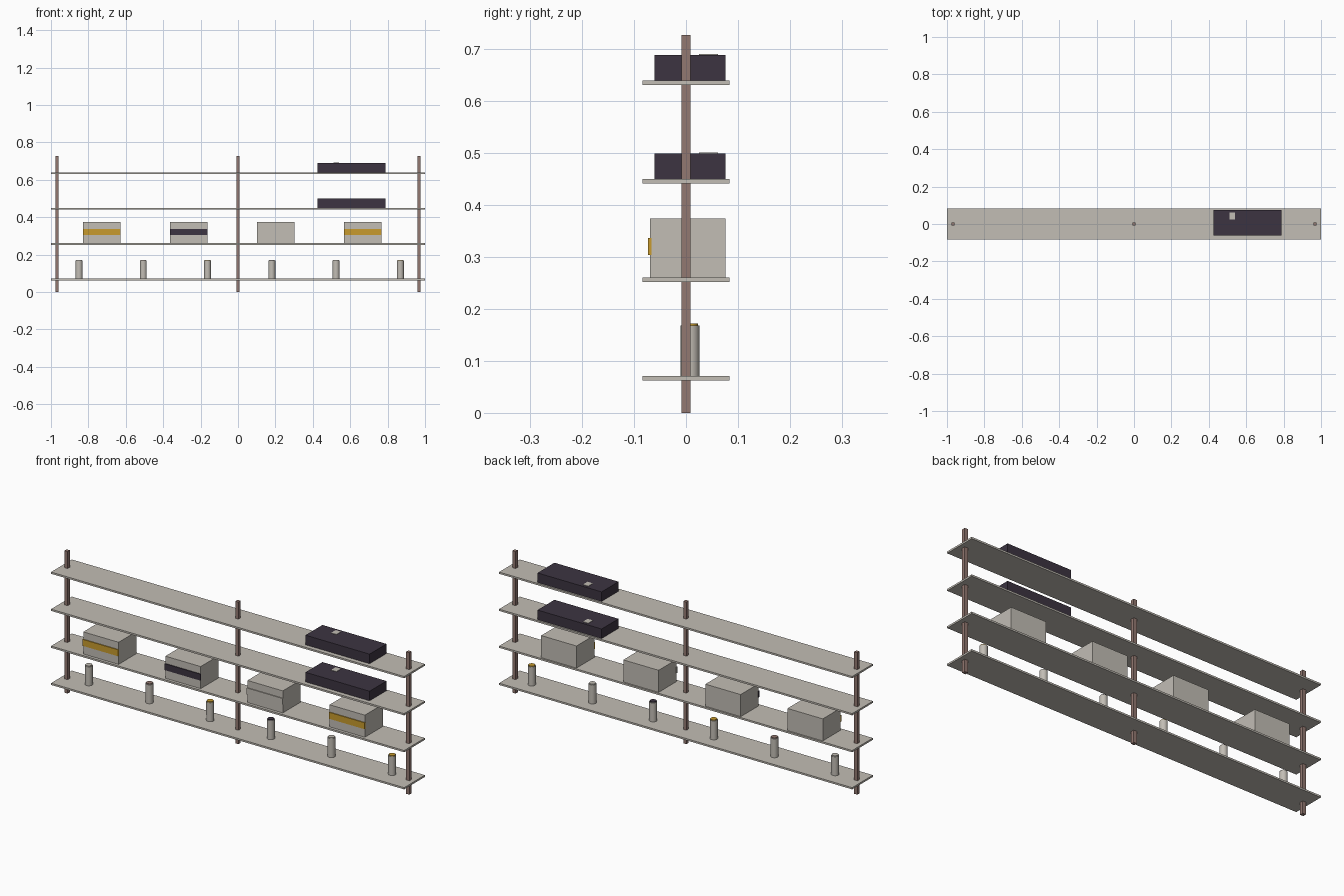
import bpy

if "Cube" in bpy.data.objects:
    bpy.data.objects.remove(bpy.data.objects["Cube"])


def material(name, rgb):
    m = bpy.data.materials.new(name)
    m.diffuse_color = (*rgb, 1)
    m.use_nodes = True
    m.node_tree.nodes["Principled BSDF"].inputs["Base Color"].default_value = m.diffuse_color
    return m


GREY = material("warm grey", (0.54, 0.51, 0.46))
DARK = material("dark plum", (0.045, 0.034, 0.053))
GOLD = material("mustard", (0.58, 0.33, 0.026))
BROWN = material("dusty brown", (0.29, 0.19, 0.165))


def box(name, x, y, z, mat):
    """Box from (min, max) ranges on each axis."""
    bpy.ops.mesh.primitive_cube_add(size=1, location=[(a + b) / 2 for a, b in (x, y, z)])
    ob = bpy.context.object
    ob.name = name
    ob.scale = [b - a for a, b in (x, y, z)]
    bpy.ops.object.transform_apply(location=False, rotation=False, scale=True)
    ob.data.materials.append(mat)


def cylinder(name, x, y, z0, z1, r, mat):
    bpy.ops.mesh.primitive_cylinder_add(vertices=24, radius=r, depth=z1 - z0,
                                        location=(x, y, (z0 + z1) / 2))
    ob = bpy.context.object
    ob.name = name
    ob.data.materials.append(mat)
    bpy.ops.object.shade_smooth_by_angle()


# Four long shelf boards; tops[] are their upper surfaces
tops = [0.071, 0.261, 0.45, 0.64]
for t in tops:
    box("shelf", (-1, 1), (-0.084, 0.084), (t - 0.009, t), GREY)

# Three square posts
for x in (-0.968, 0, 0.968):
    box("post", (x - 0.009, x + 0.009), (-0.009, 0.009), (0, 0.727), BROWN)

# Storage boxes with a front band
for i, mat in enumerate((GOLD, DARK, GREY, GOLD)):
    x = -0.728 + 0.465 * i
    box("storage_box", (x - 0.1, x + 0.1), (-0.069, 0.076), (tops[1], 0.374), GREY)
    box("box_band", (x - 0.101, x + 0.101), (-0.0735, -0.066), (0.304, 0.337), mat)

# Flat dark cases with a small label on the lid
for t in tops[2:]:
    box("flat_case", (0.425, 0.788), (-0.061, 0.076), (t, t + 0.049), DARK)
    box("case_label", (0.51, 0.54), (0.025, 0.062), (t + 0.048, t + 0.051), GREY)

# Canisters with coloured lids
for i, mat in enumerate((GREY, BROWN, GOLD, DARK, GREY, GOLD)):
    x = -0.85 + 0.3436 * i
    cylinder("canister", x, 0.0075, tops[0], 0.168, 0.0185, GREY)
    cylinder("canister_lid", x, 0.0075, 0.167, 0.172, 0.0155, mat)
